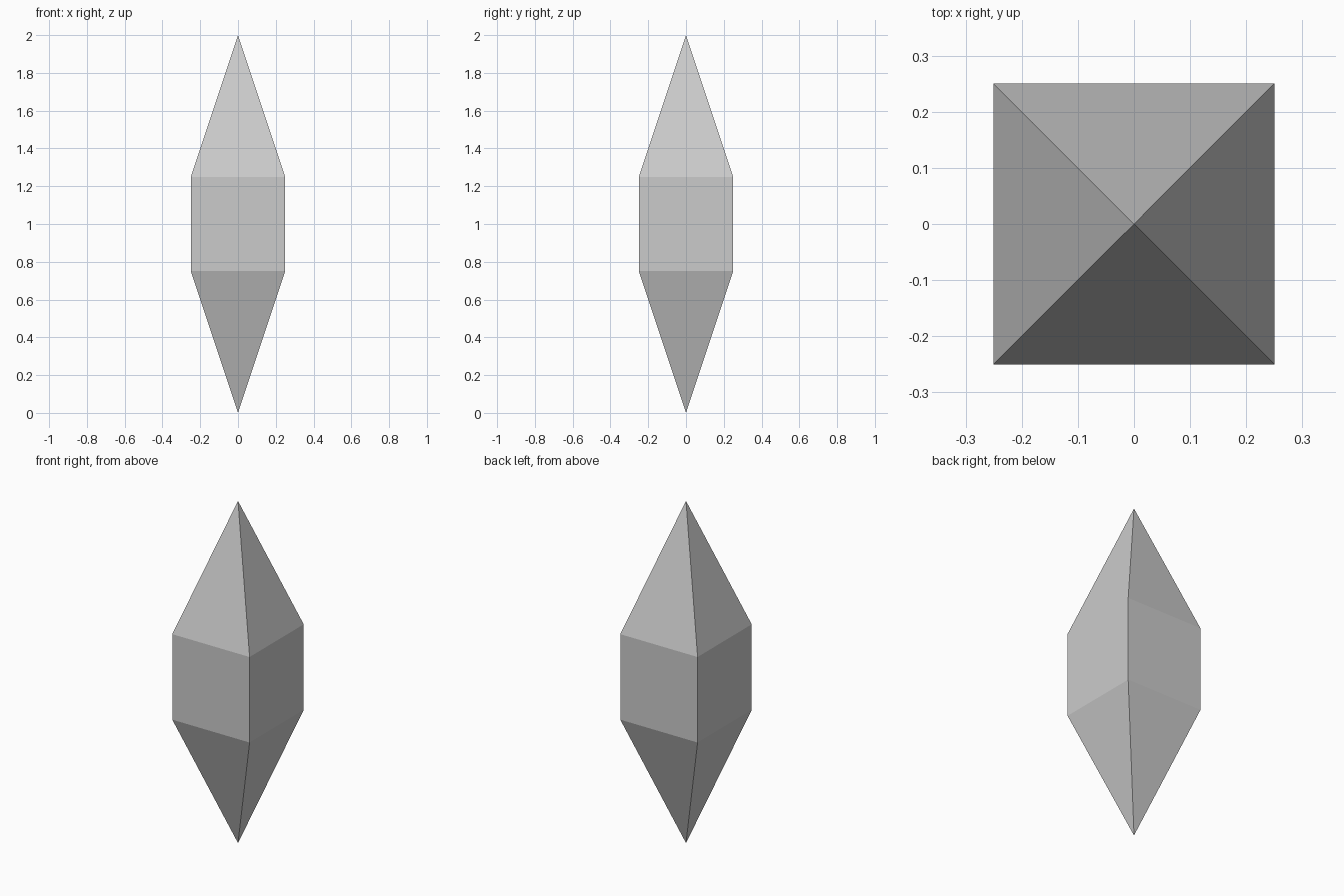
import bpy, bmesh
from mathutils import Vector

if "Cube" in bpy.data.objects:
    bpy.data.objects.remove(bpy.data.objects["Cube"])

HALF, MID, HEIGHT = 0.25, 1.0, 2.0

# Crystal: a cube whose top and bottom faces are poked out into points
bm = bmesh.new()
bmesh.ops.create_cube(bm, size=2 * HALF)
bmesh.ops.translate(bm, verts=bm.verts, vec=(0, 0, MID))
bm.normal_update()
caps = [f for f in bm.faces if abs(f.normal.z) > 0.9]
tips = bmesh.ops.poke(bm, faces=caps)["verts"]
for v in tips:
    v.co = Vector((0, 0, HEIGHT if v.co.z > MID else 0))
bmesh.ops.recalc_face_normals(bm, faces=bm.faces)

mesh = bpy.data.meshes.new("crystal")
bm.to_mesh(mesh)
bm.free()
bpy.context.collection.objects.link(bpy.data.objects.new("crystal", mesh))
